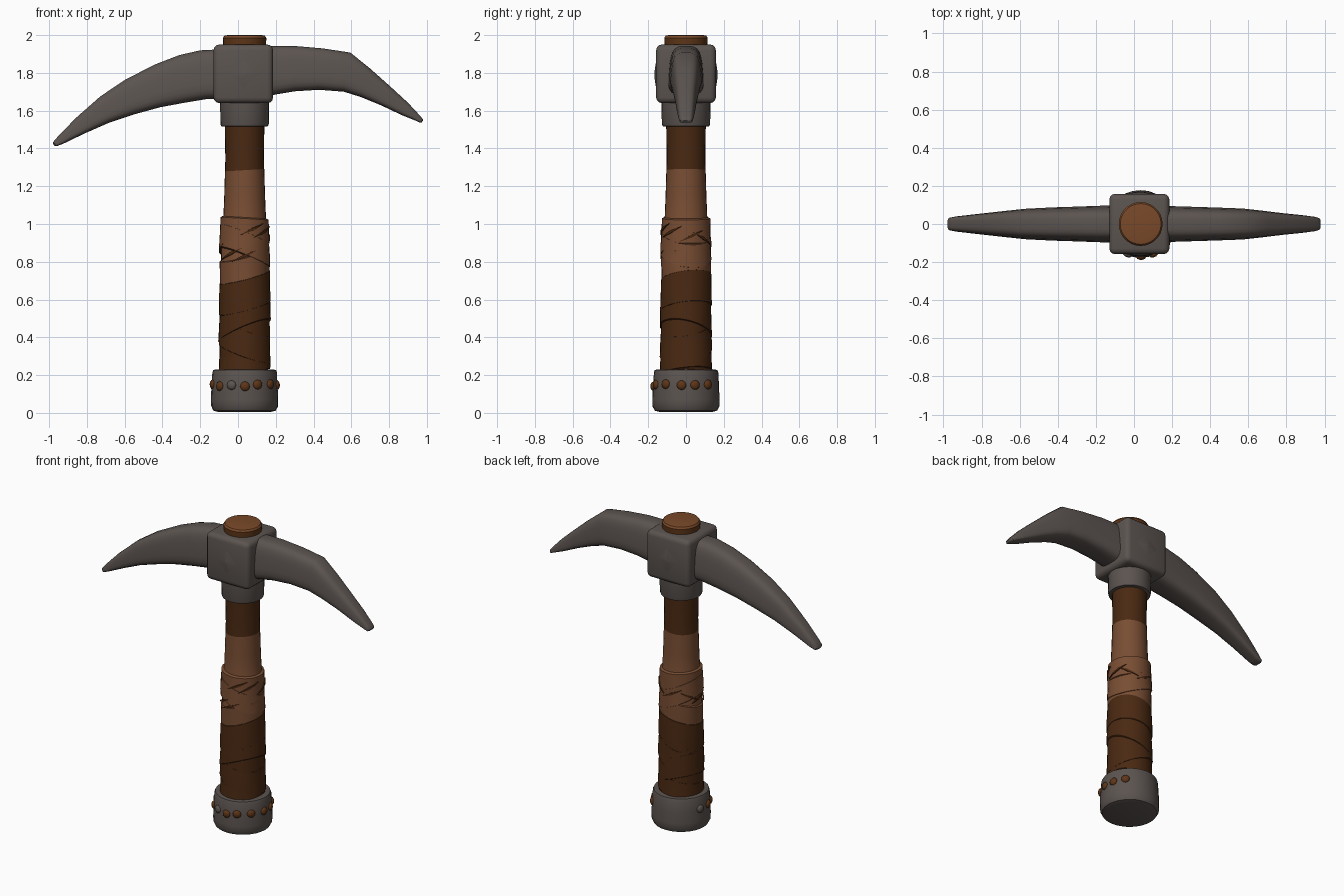
import bpy, bmesh, math, random
from mathutils import Vector, Matrix

if "Cube" in bpy.data.objects:
    bpy.data.objects.remove(bpy.data.objects["Cube"])

random.seed(4)
CX = 0.035  # handle axis


def material(name, rgb):
    m = bpy.data.materials.new(name)
    m.diffuse_color = (*rgb, 1)
    m.use_nodes = True
    m.node_tree.nodes["Principled BSDF"].inputs["Base Color"].default_value = m.diffuse_color
    return m


IRON = material("dark iron", (0.105, 0.088, 0.08))
DARK = material("dark leather", (0.068, 0.022, 0.006))
LIGHT = material("light leather", (0.19, 0.075, 0.033))
WOOD = material("orange wood", (0.19, 0.066, 0.022))
RUST = material("rusty brown", (0.11, 0.036, 0.009))


def finish(bm, name, mats, angle=35):
    bmesh.ops.recalc_face_normals(bm, faces=bm.faces)
    me = bpy.data.meshes.new(name)
    bm.to_mesh(me)
    bm.free()
    ob = bpy.data.objects.new(name, me)
    bpy.context.collection.objects.link(ob)
    for m in mats:
        me.materials.append(m)
    bpy.ops.object.select_all(action='DESELECT')
    ob.select_set(True)
    bpy.context.view_layer.objects.active = ob
    bpy.ops.object.shade_smooth_by_angle(angle=math.radians(angle))
    return ob


def loft(bm, rings):
    loops = [[bm.verts.new(p) for p in r] for r in rings]
    n = len(loops[0])
    for a, b in zip(loops, loops[1:]):
        for i in range(n):
            bm.faces.new((a[i], a[(i + 1) % n], b[(i + 1) % n], b[i]))
    bm.faces.new(loops[0][::-1])
    bm.faces.new(loops[-1])


def turned(name, profile, mats, n=28, tilt=(0, 0), jitter=0.0, rule=None):
    """Round part from (radius, z) pairs; tilt slopes the rings in x and y."""
    rings = []
    for r, z in profile:
        ring = []
        for i in range(n):
            a = 2 * math.pi * i / n
            q = r + random.uniform(-jitter, jitter)
            x, y = q * math.cos(a), q * math.sin(a)
            ring.append((CX + x, y, z + tilt[0] * x + tilt[1] * y))
        rings.append(ring)
    bm = bmesh.new()
    loft(bm, rings)
    if rule:
        for f in bm.faces:
            f.material_index = rule(f.calc_center_median())
    return finish(bm, name, mats)


# Pommel and collar
turned("pommel", [(0.14, 0.005), (0.165, 0.012), (0.177, 0.035), (0.178, 0.07),
                  (0.175, 0.14), (0.17, 0.215), (0.165, 0.228), (0.13, 0.23)], [IRON], jitter=0.001)
turned("collar", [(0.11, 1.515), (0.124, 1.518), (0.128, 1.53), (0.13, 1.66)], [IRON])

# Handle core: light leather below, dark above
turned("handle_shaft", [(0.125, 0.2), (0.125, 0.98), (0.113, 1.03), (0.108, 1.15),
                        (0.104, 1.285), (0.102, 1.35), (0.105, 1.53)],
       [LIGHT, DARK], tilt=(0.06, 0), rule=lambda c: int(c.z > 1.285 + 0.06 * (c.x - CX)))


# Overlapping leather wraps
def wrap(name, z0, z1, r0, r1, tilt, mat):
    turned(name, [(r0 - 0.012, z0), (r0, z0 + 0.006), ((r0 + r1) / 2, (z0 + z1) / 2),
                  (r1, z1 - 0.006), (r1 - 0.012, z1)], [mat], tilt=tilt, jitter=0.0015)


turned("lower_grip", [(0.134, 0.2), (0.133, 0.45), (0.131, 0.70)], [DARK], tilt=(0.25, 0))
wrap("dark_wrap_1", 0.21, 0.33, 0.139, 0.134, (0.2, 0.1), DARK)
wrap("dark_wrap_2", 0.31, 0.46, 0.138, 0.134, (-0.35, 0.15), DARK)
wrap("dark_wrap_3", 0.43, 0.58, 0.139, 0.133, (0.42, -0.2), DARK)
wrap("dark_wrap_4", 0.55, 0.725, 0.137, 0.133, (0.26, 0.12), DARK)
wrap("light_wrap_1", 0.70, 0.84, 0.130, 0.132, (0.26, 0.12), LIGHT)
wrap("light_wrap_2", 0.82, 0.95, 0.135, 0.131, (-0.4, -0.12), LIGHT)
wrap("light_wrap_3", 0.90, 1.035, 0.131, 0.128, (-0.06, 0.0), LIGHT)


# Dark nicks in the leather, as thin plates lying on the wraps
def nick(name, ang, z, length, slope, r, mat):
    bm = bmesh.new()
    rings = []
    for k in range(7):
        t = k / 6 - 0.5
        a = ang + t * length / r
        w = 0.007 * (1 - abs(2 * t)) + 0.001
        c = z + slope * t * length
        rings.append([(CX + q * math.cos(a), q * math.sin(a), c + s * w)
                      for q, s in ((r - 0.004, -1), (r + 0.004, -1), (r + 0.004, 1), (r - 0.004, 1))])
    loft(bm, rings)
    finish(bm, name, [mat])


for k in range(9):
    nick("light_wrap_nick", k * 2.4 - 1.6, 0.83 + 0.15 * ((k * 0.618) % 1), 0.13,
         random.choice((-0.5, 0.45)), 0.132, DARK)

# Wooden end of the handle above the head
turned("handle_end", [(0.112, 1.9), (0.115, 1.985), (0.107, 1.997), (0.09, 2.0)],
       [RUST, WOOD], rule=lambda c: int(c.z > 1.986))


# Pommel rivets, z 0.14
for k in range(10):
    a = -math.pi / 2 + (k - 4) * 0.46 + random.uniform(-0.06, 0.06) if k else 2.9
    bm = bmesh.new()
    bmesh.ops.create_icosphere(bm, subdivisions=2, radius=0.026)
    d = Vector((math.cos(a), math.sin(a), 0))
    for v in bm.verts:
        v.co.x *= 0.6
    bm.transform(Matrix.Translation(Vector((CX, 0, 0.14 + random.uniform(0, 0.012))) + d * 0.173)
                 @ Matrix.Rotation(a, 4, 'Z'))
    finish(bm, "pommel_rivet", [IRON if k in (0, 3) else RUST], 60)

# Head block with rounded edges
bm = bmesh.new()
bmesh.ops.create_cube(bm, size=1)
bmesh.ops.scale(bm, verts=bm.verts, vec=(0.315, 0.316, 0.31))
bmesh.ops.translate(bm, verts=bm.verts, vec=(0.028, 0, 1.795))
bmesh.ops.bevel(bm, geom=bm.edges[:], offset=0.03, segments=3, profile=0.5, affect='EDGES')
finish(bm, "head_block", [IRON], 40)

# Shallow pyramid bosses on front and back of the block
for s in (-1, 1):
    bm = bmesh.new()
    rings = [[(0.03 + r * math.cos(a), s * y, 1.79 + r * math.sin(a))
              for a in (k * math.pi / 2 for k in range(4))] for r, y in ((0.09, 0.15), (0.075, 0.158), (0.015, 0.167))]
    loft(bm, rings)
    finish(bm, "block_boss", [IRON], 20)


# Curved picks: each row is top x, top z, bottom x, bottom z, half width
def pick(name, rows):
    rings = []
    for tx, tz, bx, bz, w in rows:
        ring = []
        for k in range(24):
            t = 2 * math.pi * (k + 0.5) / 24
            u, v = (math.copysign(abs(f) ** 0.55, f) for f in (math.cos(t), math.sin(t)))
            ring.append(((tx + bx) / 2 + v * (tx - bx) / 2, w * u * (1 - 0.14 * v),
                         (tz + bz) / 2 + v * (tz - bz) / 2))
        rings.append(ring)
    bm = bmesh.new()
    loft(bm, rings)
    finish(bm, name, [IRON], 40)


pick("left_pick", [(0.0, 1.93, 0.0, 1.67, 0.094), (-0.2, 1.92, -0.17, 1.66, 0.092),
                   (-0.31, 1.895, -0.28, 1.642, 0.088), (-0.44, 1.845, -0.41, 1.618, 0.084),
                   (-0.6, 1.763, -0.55, 1.58, 0.077), (-0.73, 1.675, -0.68, 1.537, 0.064),
                   (-0.86, 1.56, -0.81, 1.48, 0.05), (-0.955, 1.462, -0.925, 1.425, 0.038),
                   (-0.978, 1.435, -0.96, 1.412, 0.032), (-0.98, 1.425, -0.972, 1.414, 0.02)])
pick("right_pick", [(0.06, 1.94, 0.06, 1.66, 0.092), (0.2, 1.943, 0.2, 1.685, 0.09),
                    (0.3, 1.943, 0.3, 1.702, 0.087), (0.45, 1.93, 0.43, 1.71, 0.083),
                    (0.595, 1.908, 0.56, 1.70, 0.078), (0.70, 1.823, 0.65, 1.672, 0.068),
                    (0.81, 1.725, 0.76, 1.627, 0.055), (0.9, 1.642, 0.87, 1.575, 0.045),
                    (0.965, 1.572, 0.945, 1.545, 0.036), (0.979, 1.555, 0.965, 1.536, 0.03),
                    (0.98, 1.548, 0.973, 1.538, 0.02)])
